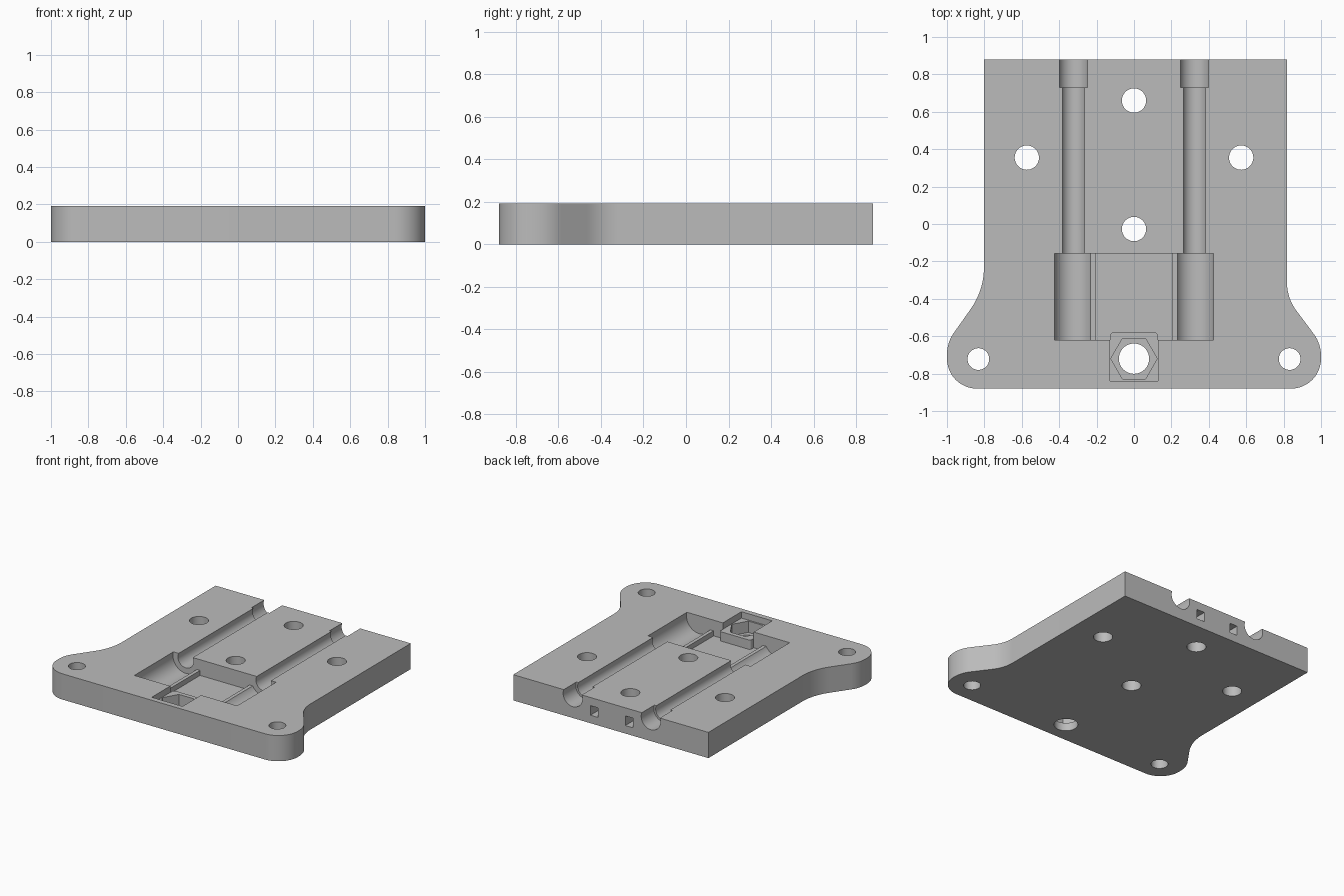
import bpy
import bmesh
import math
from mathutils import Vector

if "Cube" in bpy.data.objects:
    bpy.data.objects.remove(bpy.data.objects["Cube"])

HEIGHT = 0.193
TUBE_X = 0.324
TUBE_Z = 0.165
POCKET_FRONT, POCKET_BACK = -0.62, -0.157
NUT_Y = -0.72

grey = bpy.data.materials.new("plain_grey")
grey.use_nodes = True
grey.diffuse_color = (0.5, 0.5, 0.5, 1)
grey.node_tree.nodes["Principled BSDF"].inputs["Base Color"].default_value = (0.5, 0.5, 0.5, 1)


def rounded(corners, steps=12):
    """Outline from (x, y, radius) corners, each rounded by a tangent arc."""
    pts = []
    for i, (x, y, r) in enumerate(corners):
        p = Vector((x, y))
        if r == 0:
            pts.append(p)
            continue
        a = (Vector(corners[i - 1][:2]) - p).normalized()
        b = (Vector(corners[(i + 1) % len(corners)][:2]) - p).normalized()
        half = a.angle(b) / 2
        centre = p + (a + b).normalized() * r / math.sin(half)
        start = p + a * r / math.tan(half) - centre
        end = p + b * r / math.tan(half) - centre
        sweep = math.pi - 2 * half
        for k in range(steps + 1):
            t = k / steps
            pts.append(centre + (start * math.sin((1 - t) * sweep)
                                 + end * math.sin(t * sweep)) / math.sin(sweep))
    return pts


def ring(cx, cy, r, sides=48):
    return [Vector((cx + r * math.cos(math.tau * k / sides),
                    cy + r * math.sin(math.tau * k / sides))) for k in range(sides)]


def rect(x0, x1, y0, y1):
    return [Vector(p) for p in ((x0, y0), (x1, y0), (x1, y1), (x0, y1))]


def prism(name, outline, low, high, along_y=False):
    """Extrude an outline along z, or an x-z outline along y."""
    bm = bmesh.new()
    ends = []
    for d in (low, high):
        ends.append([bm.verts.new((p.x, d, p.y) if along_y else (p.x, p.y, d))
                     for p in outline])
    bm.faces.new(ends[0])
    bm.faces.new(ends[1])
    n = len(outline)
    for i in range(n):
        j = (i + 1) % n
        bm.faces.new((ends[0][i], ends[0][j], ends[1][j], ends[1][i]))
    bmesh.ops.recalc_face_normals(bm, faces=bm.faces)
    mesh = bpy.data.meshes.new(name)
    bm.to_mesh(mesh)
    bm.free()
    mesh.materials.append(grey)
    obj = bpy.data.objects.new(name, mesh)
    bpy.context.collection.objects.link(obj)
    return obj


# Plate with two flared mounting ears
plate = prism("mounting_plate", rounded([
    (-0.802, 0.88, 0), (-0.802, -0.354, 0.39), (-1, -0.634, 0.2), (-1, -0.88, 0.16),
    (1, -0.88, 0.16), (1, -0.64, 0.2), (0.818, -0.396, 0.25), (0.818, 0.88, 0)]), 0, HEIGHT)


def combine(tool, operation="DIFFERENCE"):
    mod = plate.modifiers.new("shape", "BOOLEAN")
    mod.operation = operation
    mod.solver = "EXACT"
    mod.object = tool
    bpy.context.view_layer.objects.active = plate
    bpy.ops.object.modifier_apply(modifier=mod.name)
    bpy.data.objects.remove(tool)


# Screw holes
for x, y, r in ((0, 0.66, 0.065), (0, -0.027, 0.065), (-0.573, 0.355, 0.065),
                (0.573, 0.355, 0.065), (-0.832, -0.722, 0.058), (0.832, -0.722, 0.058)):
    combine(prism("screw_hole", ring(x, y, r), -0.1, 0.3))

# Rod channels, wider rear mouths, round pocket beds and rear slots
for side in (-1, 1):
    x = side * TUBE_X
    combine(prism("rod_channel", ring(x, TUBE_Z, 0.065), -0.3, 1, True))
    combine(prism("channel_mouth", ring(x, TUBE_Z, 0.08), 0.73, 1, True))
    combine(prism("pocket_bed", ring(x, TUBE_Z, 0.106, 64), POCKET_FRONT, POCKET_BACK, True))
    s = side * 0.145
    combine(prism("rear_slot", rect(s - 0.032, s + 0.032, 0.06, 0.132), 0.6, 1, True))

# Pocket centre, leaving two thin ridges beside the beds
combine(prism("pocket_top", rect(-TUBE_X, TUBE_X, POCKET_FRONT, POCKET_BACK), 0.113, 0.3))
combine(prism("pocket_floor", rect(-0.205, 0.205, POCKET_FRONT, POCKET_BACK), 0.075, 0.3))

# Nut holder: square recess, wall into the pocket, hexagon seat and bolt hole
combine(prism("nut_recess", rect(-0.128, 0.128, -0.84, POCKET_FRONT + 0.01), 0.145, 0.3))
combine(prism("nut_wall", rounded([
    (-0.128, -0.66, 0), (0.128, -0.66, 0), (0.128, -0.58, 0.018), (-0.128, -0.58, 0.018)], 6),
    0.04, 0.145), "UNION")
combine(prism("nut_seat", ring(0, NUT_Y, 0.124, 6), 0.06, 0.3))
combine(prism("bolt_hole", ring(0, NUT_Y, 0.081), -0.1, 0.3))

bpy.ops.object.select_all(action="DESELECT")
plate.select_set(True)
bpy.context.view_layer.objects.active = plate
bpy.ops.object.shade_smooth_by_angle(angle=math.radians(30))
